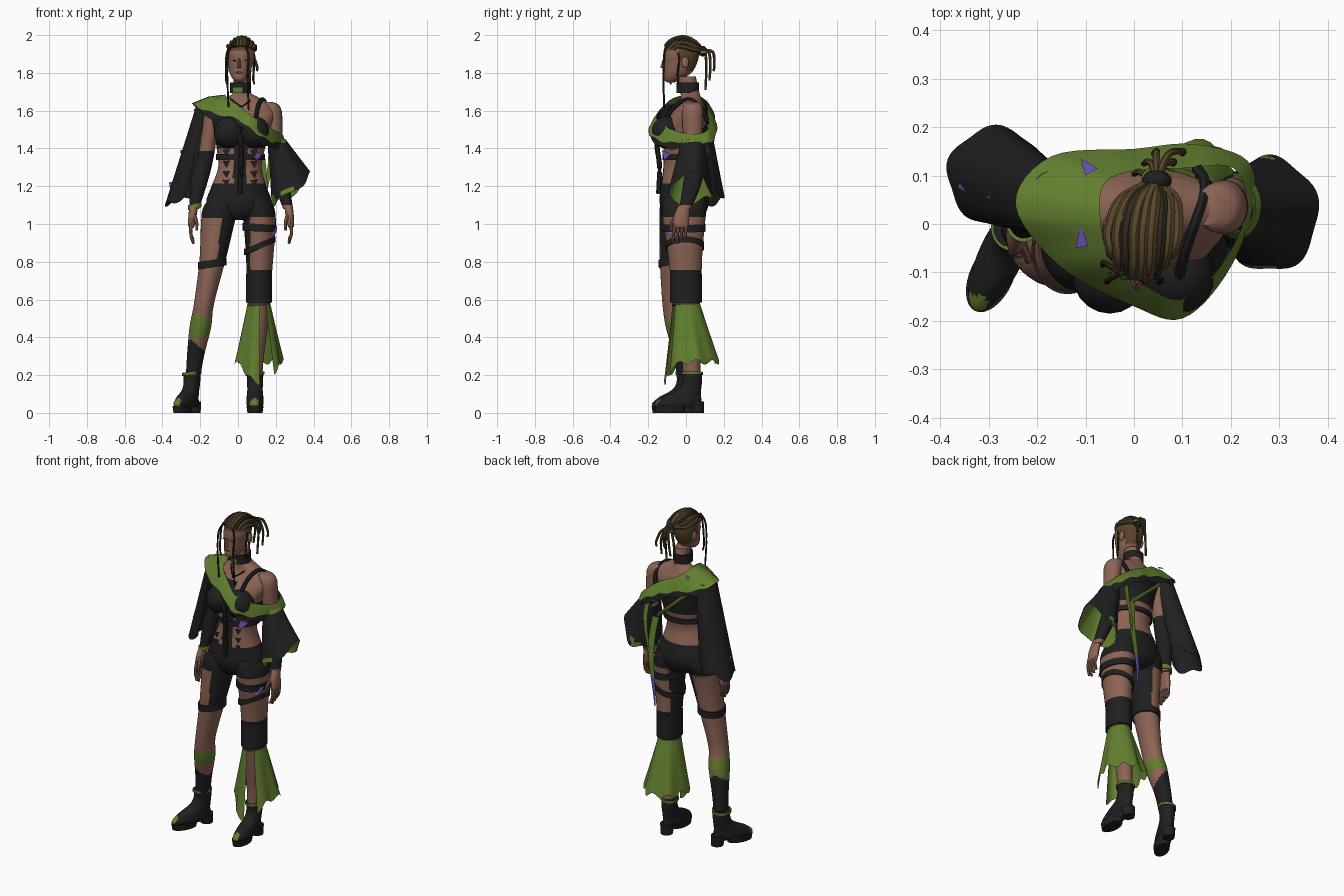
import bpy, bmesh, math, random
from mathutils import Vector
random.seed(4)
COL = {"skin": (.265, .128, .09), "black_cloth": (.014, .014, .015), "green_cloth": (.12, .21, .028),
       "purple_cloth": (.14, .08, .45), "hair_brown": (.095, .06, .022), "dark_hair": (.03, .02, .012),
       "lip_brown": (.18, .075, .06), "worn_leather": (.06, .035, .022)}
MATS = {}
for nm, c in COL.items():
    MATS[nm] = bpy.data.materials.new(nm)
    MATS[nm].diffuse_color = (*c, 1)
S, K, G, P, H, D = list(COL)[:6]
cos, sin, pi = math.cos, math.sin, math.pi

def crom(pts, k, closed=False):
    """Smooth a list of tuples with a Catmull-Rom spline."""
    n, out = len(pts), []
    for i in range(n if closed else n - 1):
        g = lambda j: pts[j % n] if closed else pts[max(0, min(n - 1, j))]
        a, b, c, d = g(i - 1), g(i), g(i + 1), g(i + 2)
        for s in range(k):
            t = s / k
            out.append(tuple(.5 * (2*q + (r-p)*t + (2*p-5*q+4*r-u)*t*t + (3*q-p-3*r+u)*t**3)
                             for p, q, r, u in zip(a, b, c, d)))
    return out if closed else out + [tuple(pts[-1])]

def grid(name, rows, mat, rule=None, closed=True, caps=False):
    """Skin rows of points; rule(center) may return a different colour."""
    bm = bmesh.new()
    vs = [[bm.verts.new(p) for p in r] for r in rows]
    n = len(rows[0])
    for a, b in zip(vs, vs[1:]):
        for i in range(n if closed else n - 1):
            j = (i + 1) % n
            bm.faces.new((a[i], a[j], b[j], b[i]))
    if caps:
        bm.faces.new(vs[0][::-1])
        bm.faces.new(vs[-1])
    bmesh.ops.recalc_face_normals(bm, faces=bm.faces)
    me = bpy.data.meshes.new(name)
    names = [mat]
    for f in bm.faces:
        m = (rule(f.calc_center_median()) if rule else mat) or mat
        if m not in names:
            names.append(m)
        f.material_index = names.index(m)
    bm.to_mesh(me)
    bm.free()
    for m in names:
        me.materials.append(MATS[m])
    ob = bpy.data.objects.new(name, me)
    bpy.context.collection.objects.link(ob)
    return ob

def loft(name, rings, mat, rule=None, n=32, k=5):
    """Rings are (x, y, z, rx, ry)."""
    rows = [[(x + rx*cos(2*pi*i/n), y + ry*sin(2*pi*i/n), z) for i in range(n)]
            for x, y, z, rx, ry in crom(rings, k)]
    return grid(name, rows, mat, rule, True, True)

def tube(name, pts, r, mat, tip=None, n=7, k=5):
    pts = [Vector(p) for p in crom(pts, k)]
    rows = []
    for i, p in enumerate(pts):
        t = pts[min(i + 1, len(pts) - 1)] - pts[max(i - 1, 0)]
        q = t.to_track_quat('Z', 'Y')
        rr = r + ((r if tip is None else tip) - r) * i / (len(pts) - 1)
        rows.append([p + q @ Vector((rr*cos(2*pi*j/n), rr*sin(2*pi*j/n), 0)) for j in range(n)])
    return grid(name, rows, mat, None, True, True)

def band(name, x, y, z, rx, ry, h, mat, tilt=0, rule=None, n=32):
    rows = []
    for o, e in ((-.008, -h/2), (0, -h/2), (0, 0), (0, h/2), (-.008, h/2), (-.008, -h/2)):
        rows.append([(x + (rx+o)*cos(2*pi*i/n), y + (ry+o)*sin(2*pi*i/n),
                      z + e + tilt*rx*cos(2*pi*i/n)) for i in range(n)])
    return grid(name, rows, mat, rule)

def ball(name, c, s, mat):
    rows = [[(c[0] + s[0]*sin(a)*cos(b), c[1] + s[1]*sin(a)*sin(b), c[2] + s[2]*cos(a))
             for b in [2*pi*i/20 for i in range(20)]] for a in [.03 + (pi-.06)*j/12 for j in range(13)]]
    return grid(name, rows, mat, None, True, True)

def shard(name, a, b, c, mat):
    return grid(name, [[a, b], [c, c]], mat, None, False)

# Torso: shorts, bare midriff, bodice and centre strip
def torso_rule(c):
    if c.z < 1.22 or (1.4 < c.z < 1.58 - .6*c.x and c.z < 1.63):
        return K
    if c.y < -.05 and abs(c.x - .012) < .036 and c.z < 1.6:
        return K
loft("torso", [(.005, -.01, 1.02, .06, .08), (.005, -.01, 1.06, .14, .115), (.005, -.01, 1.12, .172, .13),
               (.005, -.015, 1.2, .145, .118), (.01, -.02, 1.3, .115, .1), (.015, -.01, 1.4, .128, .11),
               (.02, -.005, 1.5, .147, .118), (.025, .015, 1.57, .172, .1), (.028, .025, 1.615, .165, .078),
               (.028, .028, 1.645, .13, .062), (.025, .025, 1.675, .075, .053), (.02, .02, 1.7, .046, .05),
               (.018, .005, 1.78, .042, .047)], S, torso_rule, 64, 7)
for x in (-.05, .09):
    ball("bust_cup", (x, -.105, 1.485), (.077, .08, .085), K)
band("underbust_strap", .013, -.013, 1.355, .13, .112, .03, K)
shard("strap_patch", (.06, -.128, 1.39), (.13, -.08, 1.37), (.1, -.115, 1.335), P)
for x in (-.062, .084):
    for z in (1.38, 1.32, 1.265, 1.22):
        shard("midriff_patch", (x - .02, -.121, z + .012), (x + .02, -.121, z + .016), (x + .003, -.122, z - .022), K)
tube("shoulder_strap", [(.09, -.12, 1.54), (.105, -.06, 1.62), (.125, -.0, 1.658), (.14, .045, 1.648), (.145, .09, 1.6),
                        (.13, .115, 1.54)], .012, K)
tube("lapel", [(-.05, -.09, 1.63), (-.02, -.13, 1.55), (.015, -.155, 1.44), (.015, -.14, 1.3), (.012, -.145, 1.16)], .014, K)
for s in (-1, 1):
    tube("necklace", [(.018, .06, 1.69), (.018 + s*.06, .0, 1.67), (.018, -.075, 1.62)], .004, K)
band("choker", .014, .01, 1.722, .056, .06, .055, K, 0, lambda c: G if c.y < -.03 and c.x < .02 and c.z < 1.72 else None)

# Head and face
def head_rule(c):
    if c.z > 1.925 - .15*max(0, -c.y - .05) or c.y > .0 and c.z > 1.81 or c.y > -.035 and c.z > 1.865:
        return H
loft("head", [(.008, -.08, 1.75, .018, .02), (.008, -.07, 1.768, .036, .048), (.01, -.045, 1.8, .054, .074),
              (.013, -.03, 1.85, .065, .088), (.016, -.025, 1.9, .072, .094), (.018, -.022, 1.945, .064, .084),
              (.02, -.02, 1.975, .042, .058), (.02, -.02, 1.985, .012, .015)], S, head_rule, 40)
loft("nose", [(.006, -.118, 1.825, .012, .012), (.006, -.122, 1.833, .01, .014), (.006, -.112, 1.875, .006, .01)], S, n=10)
ball("lips", (.007, -.115, 1.802), (.017, .007, .006), "lip_brown")
for s in (-1, 1):
    ball("eye", (.009 + s*.028, -.111, 1.865), (.01, .004, .0035), D)
    ball("ear", (.016 + s*.07, -.005, 1.855), (.01, .02, .03), S)

# Cornrows gathered into a knot, loose dreads and front braids
for i in range(9):
    a = (i - 4) / 4
    tube("cornrow", [(.015 + .06*a, -.108 + .045*a*a, 1.938 - .012*a*a), (.018 + .066*a, -.075 + .03*a*a, 1.972 - .03*a*a),
                     (.02 + .07*a, -.01, 1.988 - .05*a*a), (.03 + .055*a, .05, 1.962 - .04*a*a), (.045, .085, 1.92)],
         .0125, D if i % 4 == 2 else H)
ball("hair_knot", (.047, .088, 1.915), (.03, .025, .028), K)
band("hair_tie", .047, .092, 1.91, .032, .026, .01, G)
for i in range(6):
    a = (i - 2.5) / 2.5
    e = .108 + .042*(i % 3)/2
    tube("dread", [(.047, .09, 1.92), (.05 + .02*a, e - .008, 1.91), (.055 + .045*a, e, 1.84),
                   (.05 + .05*a, e - .005, 1.71 + .05*(i % 3))], .009, H, .006)
for x, y, z in ((-.052, -.115, 1.62), (-.06, -.08, 1.74), (.055, -.115, 1.6), (.085, -.04, 1.74)):
    tube("front_braid", [(x*.5, -.1, 1.955), (x, y, 1.9), (x - .004, y - .005, 1.78), (x + .002, y, z)], .006, D, .005)

# Legs: inner thigh panels, knee cuff, knee wrap and sock chosen by position
def right_leg(c):
    if c.z > 1.035 or .58 < c.z < .75 or (c.x < .064 and c.z > .58) or c.z < .2:
        return K
def left_leg(c):
    if c.z > 1.035 or (c.x - (-.108 + .139*(c.z - 1)) > .022 and c.z > .79):
        return K
    if .4 + .3*(c.x + .2) + max(0, c.y + .04)*.5 < c.z < .51 - .25*(c.x + .2):
        return G
    if c.z < .345 - .9*(c.x + .2) + max(0, c.y + .04):
        return K
loft("leg_plus_x", [(.095, -.01, 1.14, .07, .11), (.105, -.01, 1.08, .088, .118), (.115, -.01, 1.0, .085, .11),
                    (.115, -.005, .85, .074, .092), (.112, 0, .7, .064, .08), (.11, 0, .6, .053, .064),
                    (.105, .02, .45, .052, .064), (.095, .028, .3, .042, .05), (.09, .03, .15, .036, .045)], S, right_leg, 56, 10)
loft("leg_minus_x", [(-.08, -.015, 1.14, .07, .11), (-.095, -.025, 1.08, .092, .115), (-.108, -.04, 1.0, .088, .1),
                     (-.133, -.055, .82, .07, .084), (-.166, -.06, .65, .057, .07), (-.185, -.058, .55, .053, .064),
                     (-.2, -.04, .45, .057, .066), (-.225, -.015, .3, .045, .05), (-.242, 0, .15, .036, .043)], S, left_leg, 56, 16)
band("knee_cuff", .112, 0, .66, .069, .084, .15, K)
band("torn_hem", .111, 0, .582, .062, .074, .03, "worn_leather", .1)
band("thigh_strap_upper", .115, -.01, .98, .09, .114, .04, K, -.05)
band("thigh_strap_lower", .115, -.006, .885, .083, .102, .032, K, .4)
shard("strap_pouch", (.13, -.128, .985), (.21, -.04, .98), (.19, -.085, .935), P)
band("thigh_strap_far", -.137, -.056, .79, .075, .089, .04, K, .15)

# Flared green legging with an open slit
rows = []
for j in range(9):
    t = j / 8
    row = []
    for i in range(49):
        a = math.radians(-52 + 324 * i / 48)
        w = 1 + .07*t*sin(6*a)
        low = .27 - .11*max(0, -sin(a))**3 + .015*sin(9*a)
        row.append((.111 + (.058 + .067*t)*w*cos(a), .03*t + (.07 + .07*t)*w*sin(a), .59 + (low - .59)*t))
    rows.append(row)
grid("flared_legging", rows, G, None, False)

# Boots with a raised arch
def boot(x, y, ang):
    parts = [loft("boot", [(0, -.07, .03, .038, .115), (0, -.07, .05, .046, .124), (0, -.05, .085, .044, .1),
                           (0, -.015, .12, .041, .065), (0, .002, .16, .042, .052), (0, .002, .215, .045, .052)],
                  K, lambda c: G if c.y < -.165 and .035 < c.z < .075 and c.x < .02 else (S if c.z < .034 else None)),
             loft("boot_sole", [(0, -.115, 0, .04, .075), (0, -.115, .036, .045, .081)], K, k=1),
             loft("boot_heel", [(0, .03, 0, .034, .035), (0, .024, .06, .04, .042)], K, k=1),
             band("boot_trim", 0, .002, .208, .05, .057, .014, G, .1)]
    for p in parts:
        p.location, p.rotation_euler = (x, y, 0), (0, 0, ang)
boot(.09, .03, 0)
boot(-.245, -.002, math.radians(-25))

# Arms with long gloves, and hands
glove = lambda c: K if 1.1 < c.z < 1.385 else None
loft("arm_plus_x", [(.15, .032, 1.646, .03, .035), (.168, .034, 1.632, .046, .048), (.182, .035, 1.6, .049, .055), (.19, .035, 1.55, .045, .055),
                    (.198, .037, 1.45, .039, .05), (.208, .05, 1.33, .041, .05), (.235, .03, 1.2, .039, .047),
                    (.265, -.005, 1.08, .026, .031)], S, glove, 24, 8)
loft("arm_minus_x", [(-.1, .03, 1.645, .03, .035), (-.125, .03, 1.615, .045, .05), (-.148, .03, 1.5, .042, .05),
                     (-.168, .035, 1.37, .042, .046), (-.2, .025, 1.25, .047, .046), (-.232, .0, 1.08, .026, .031)], S, glove, 24, 8)
for s, x, y in ((1, .267, -.01), (-1, -.234, -.005)):
    loft("hand", [(x, y, 1.1, .022, .028), (x + s*.006, y - .012, 1.05, .022, .04), (x + s*.012, y - .018, .995, .018, .042),
                  (x + s*.012, y - .018, .98, .01, .036)], S, n=16)
    for i in range(4):
        f = y - .05 + .021*i
        tube("finger", [(x + s*.013, f, 1.0), (x + s*.016, f - .006, .95), (x + s*.002, f - .01, .895 + .012*abs(i - 1))], .0105, S, .007)
    tube("thumb", [(x, y - .03, 1.06), (x - s*.015, y - .065, 1.01), (x - s*.015, y - .07, .965)], .011, S, .007)
band("wristband", -.228, .003, 1.095, .036, .04, .025, G, .2)

# Flared sleeves, black outside with green lining
def sleeve(name, top, low, a0, a1, rim, mat, rule=None, inset=0):
    rows = []
    for j in range(13):
        t = j / 12
        x, y, z, rx, ry = [p + (q - p)*t for p, q in zip(top, low)]
        row = []
        for i in range(61):
            a = math.radians(a0 + (a1 - a0)*i/60)
            w = 1 + .05*t*sin(5*a)
            row.append((x + (rx - inset)*w*cos(a), y + (ry - inset)*w*sin(a), z + t*rim(a)))
        rows.append(row)
    grid(name, rows, mat, rule, False)
rim_r = lambda a: .075*cos(a) + .02*sin(3*a + .8) - .03*sin(a)**4
args = ((.205, .038, 1.45, .046, .062), (.28, .02, 1.185, .1, .118), 0, 360, rim_r)
sleeve("sleeve_plus_x", *args, K, lambda c: G if c.z > 1.435 or c.z < 1.19 + .5*(c.x - .28) and sin(40*c.x + 30*c.y) > .2 else None)
sleeve("sleeve_lining_plus_x", *args, G, None, .005)
rim_l = lambda a: .035*cos(a) + .015*sin(4*a)
args = ((-.165, .04, 1.63, .055, .07), (-.285, .1, 1.14, .1, .1), 5, 272, rim_l)
sleeve("sleeve_minus_x", *args, K)
sleeve("sleeve_lining_minus_x", *args, K, None, .005)
for x, y, z in ((-.285, .055, 1.37), (-.345, .075, 1.2)):
    shard("sleeve_shard", (x - .02, y, z + .02), (x + .02, y - .02, z + .03), (x - .012, y + .015, z - .035), P)

# Off-shoulder green cowl: upper and lower edges around the body
up = [(-.07, .02, 1.685), (-.05, -.07, 1.665), (.02, -.125, 1.615), (.1, -.155, 1.555), (.18, -.085, 1.505),
      (.232, .03, 1.475), (.205, .115, 1.5), (.1, .115, 1.58), (0, .11, 1.63), (-.06, .085, 1.67)]
lo = [(-.245, .04, 1.635), (-.15, -.09, 1.59), (0, -.17, 1.55), (.1, -.195, 1.475), (.19, -.105, 1.43),
      (.245, .03, 1.435), (.235, .13, 1.43), (.12, .165, 1.5), (0, .155, 1.55), (-.17, .14, 1.6)]
a, b = crom(up, 6, True), crom(lo, 6, True)
b = [(x, y, z + .006*sin(1.3*i)) for i, (x, y, z) in enumerate(b)]
mid = [tuple((p + q)/2 + o for p, q, o in zip(u, v, (0, 0, .012))) for u, v in zip(a, b)]
grid("cowl", [a, mid, b], G)
grid("cowl_underlayer", [[(x, y, z - .012) for x, y, z in mid],
                         [(.02 + (x - .02)*.96, y*.94, z - .03 - .012*sin(1.3*i)) for i, (x, y, z) in enumerate(b)]], K)
shard("cowl_shard_front", (-.12, -.05, 1.665), (-.095, -.045, 1.67), (-.11, 0, 1.675), P)
shard("cowl_shard_back", (-.11, .135, 1.655), (-.075, .115, 1.66), (-.1, .1, 1.665), P)

# Torn ribbons hanging behind, purple at the tips
for x, w, z0, z1 in ((.12, .022, 1.36, .82), (.16, .016, 1.5, 1.1)):
    rows = [[(x + .015*sin(5*t) + s*w*(1 - .8*t*t), .125 + .035*sin(2.2*t), z0 + (z1 - z0)*t) for s in (-1, 1)]
            for t in [i/12 for i in range(13)]]
    grid("back_ribbon", rows, G, lambda c: P if c.z < .98 else None, False)
tube("back_strap", [(-.1, .1, 1.56), (.02, .125, 1.45), (.12, .1, 1.36)], .012, G)

bpy.ops.object.select_all(action='SELECT')
bpy.context.view_layer.objects.active = bpy.data.objects["torso"]
bpy.ops.object.shade_smooth_by_angle(angle=math.radians(40))
